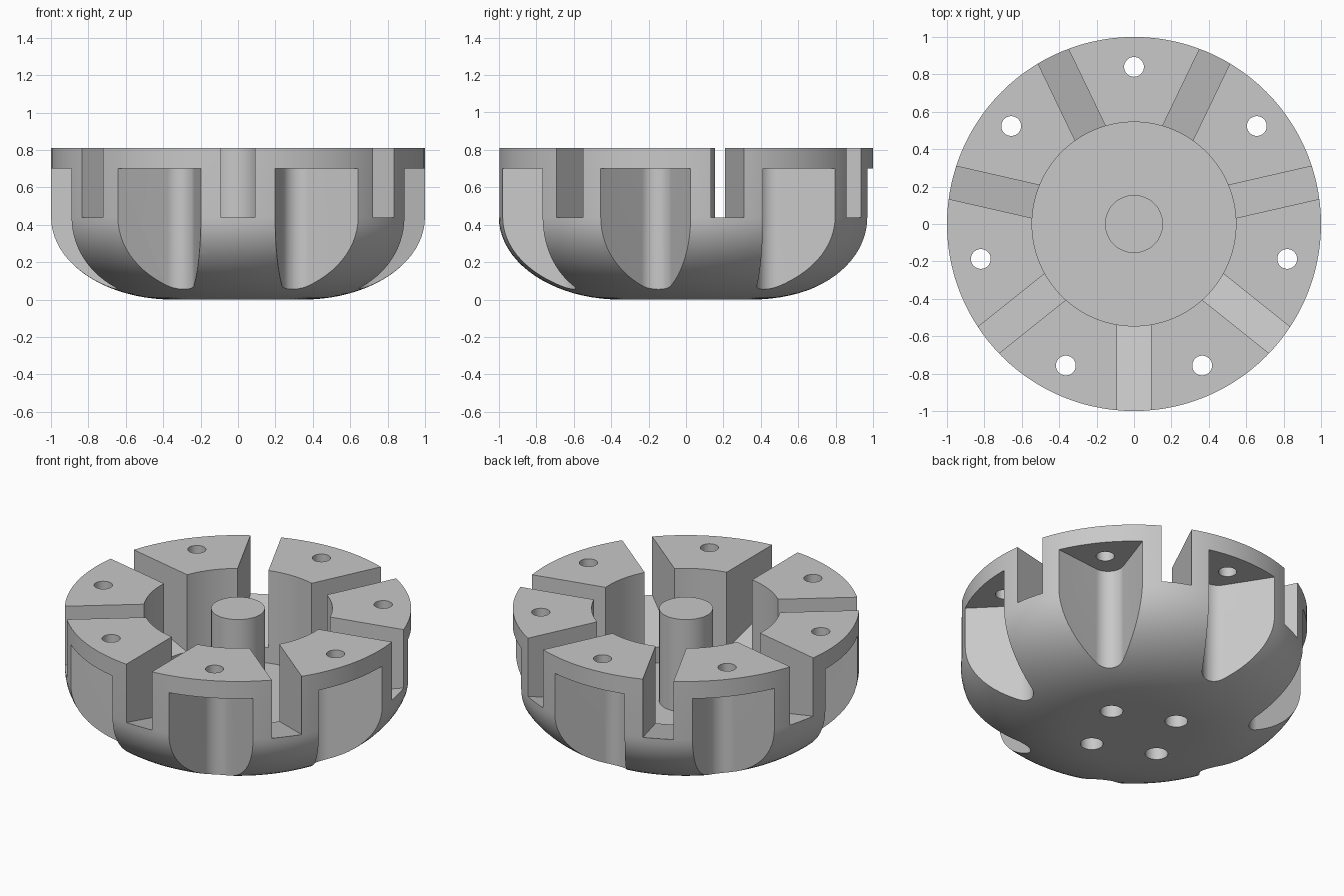
import bpy
import bmesh
import math
from mathutils import Matrix

if "Cube" in bpy.data.objects:
    bpy.data.objects.remove(bpy.data.objects["Cube"], do_unlink=True)

COUNT = 7                      # slots and pockets around the ring
STEP = 2 * math.pi / COUNT
HEIGHT, BORE, FLOOR = 0.81, 0.545, 0.22
SHOULDER, FLAT = 0.44, 0.35    # height of the bowl curve, radius of the flat base

grey = bpy.data.materials.new("plain_grey")
grey.use_nodes = True
grey.diffuse_color = (0.58, 0.58, 0.58, 1)
grey.node_tree.nodes["Principled BSDF"].inputs["Base Color"].default_value = grey.diffuse_color


def make_object(name, bm):
    bmesh.ops.remove_doubles(bm, verts=bm.verts, dist=1e-5)
    bmesh.ops.recalc_face_normals(bm, faces=bm.faces)
    mesh = bpy.data.meshes.new(name)
    bm.to_mesh(mesh)
    bm.free()
    mesh.materials.append(grey)
    obj = bpy.data.objects.new(name, mesh)
    bpy.context.collection.objects.link(obj)
    return obj


def lathe(name, profile, steps=112):
    bm = bmesh.new()
    verts = [bm.verts.new((r, 0, z)) for r, z in profile]
    edges = [bm.edges.new(pair) for pair in zip(verts, verts[1:])]
    bmesh.ops.spin(bm, geom=verts + edges, cent=(0, 0, 0), axis=(0, 0, 1),
                   angle=2 * math.pi, steps=steps)
    return make_object(name, bm)


def add_prism(bm, points, offset, matrix):
    """Extrude a closed outline by offset, then place it with matrix."""
    face = bm.faces.new([bm.verts.new(p) for p in points])
    ext = bmesh.ops.extrude_face_region(bm, geom=[face])["geom"]
    moved = [v for v in ext if isinstance(v, bmesh.types.BMVert)]
    bmesh.ops.translate(bm, verts=moved, vec=offset)
    bmesh.ops.transform(bm, matrix=matrix, verts=list(set(face.verts) | set(moved)))


def ring_of_prisms(name, points, offset, start, count=COUNT):
    bm = bmesh.new()
    for i in range(count):
        turn = Matrix.Rotation(start + i * 2 * math.pi / count, 4, 'Z')
        add_prism(bm, points, offset, turn)
    return make_object(name, bm)


def circle(radius, centre, z, sides=32):
    return [(centre + radius * math.cos(2 * math.pi * i / sides),
             radius * math.sin(2 * math.pi * i / sides), z) for i in range(sides)]


# Round bowl with a bored centre
profile = [(0, 0)]
for i in range(21):
    t = i / 20 * math.pi / 2
    profile.append((FLAT + (1 - FLAT) * math.sin(t), SHOULDER * (1 - math.cos(t))))
profile += [(1, HEIGHT), (BORE, HEIGHT), (BORE, FLOOR), (0, FLOOR)]
body = lathe("slotted_body", profile)

# Radial slots, floor falling toward the bore
slot = [(0.40, -0.09, 0.282), (1.10, -0.09, 0.466), (1.10, -0.09, 1), (0.40, -0.09, 1)]
slots = ring_of_prisms("slot_cutter", slot, (0, 0.18, 0), -math.pi / 2)

# Wedge pockets with a rounded inner end, open to the outside below the lip
slope, nose, nose_u = math.radians(32.6), 0.094, 0.758
half = math.pi / 2 - slope
pocket = []
for i in range(17):
    a = math.pi - half + 2 * half * i / 16
    pocket.append((nose_u + nose * math.cos(a), nose * math.sin(a), -0.1))
reach = 1.2
flare = pocket[0][1] + (reach - pocket[0][0]) * math.tan(slope)
pocket += [(reach, -flare, -0.1), (reach, flare, -0.1)]
pockets = ring_of_prisms("pocket_cutter", pocket, (0, 0, 0.80), math.pi / 2)

# Bolt holes through the lip, and blind holes in the base
lip_holes = ring_of_prisms("lip_hole_cutter", circle(0.053, 0.84, 0.6), (0, 0, 0.4), math.pi / 2)
base_holes = ring_of_prisms("base_hole_cutter", circle(0.066, 0.277, -0.1), (0, 0, 0.24),
                            math.radians(22), 4)

# Cut the body
bpy.context.view_layer.objects.active = body
for cutter in (slots, pockets, lip_holes, base_holes):
    cutter.hide_render = True
    mod = body.modifiers.new(cutter.name, 'BOOLEAN')
    mod.operation = 'DIFFERENCE'
    mod.solver = 'EXACT'
    mod.object = cutter
    bpy.ops.object.modifier_apply(modifier=mod.name)
    bpy.data.objects.remove(cutter, do_unlink=True)

# Post standing in the bore
post = lathe("centre_post", [(0, FLOOR - 0.02), (0.155, FLOOR - 0.02),
                             (0.155, HEIGHT), (0, HEIGHT)], 48)

for obj in (body, post):
    bpy.ops.object.select_all(action='DESELECT')
    obj.select_set(True)
    bpy.context.view_layer.objects.active = obj
    bpy.ops.object.shade_smooth_by_angle(angle=math.radians(25))
